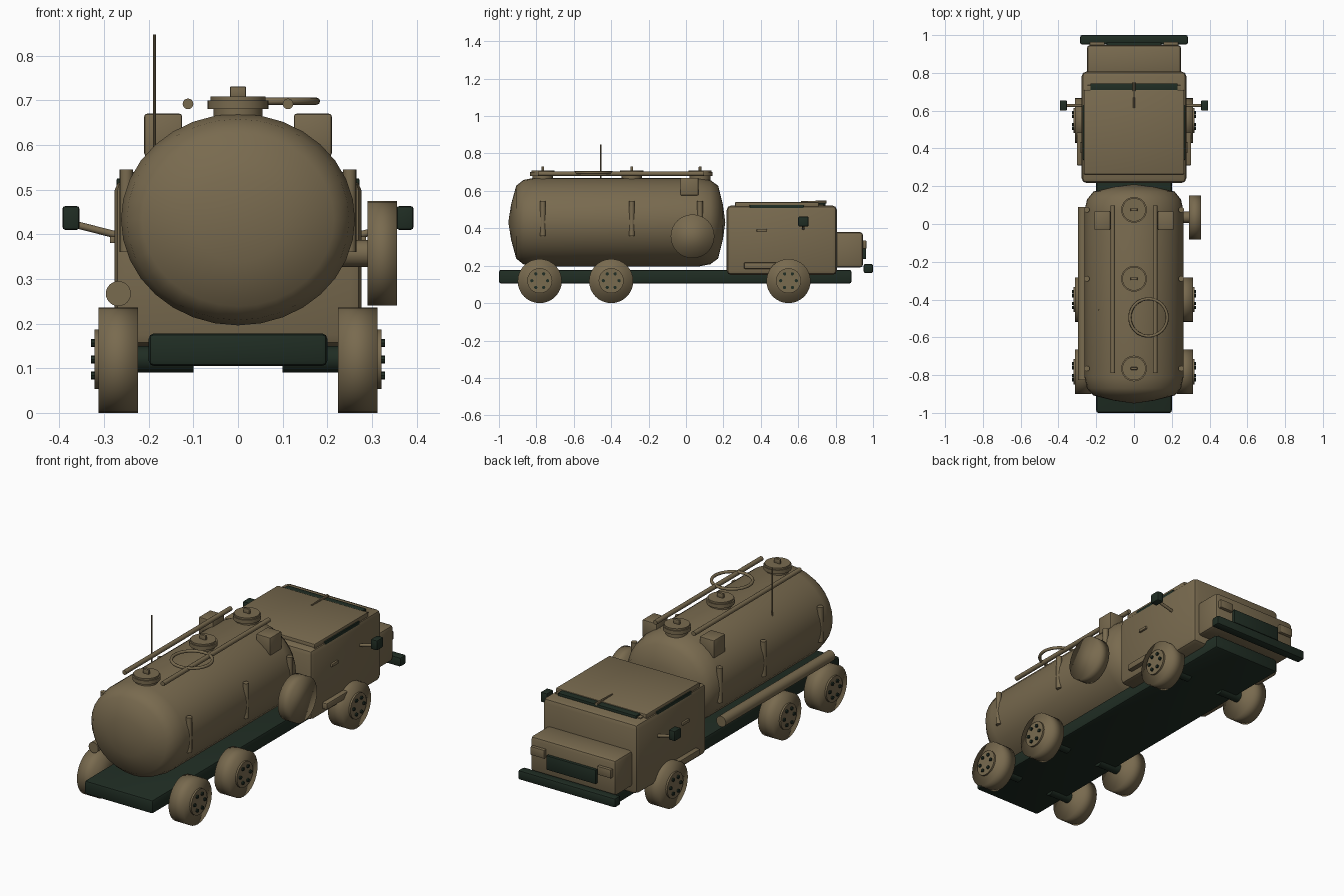
import bpy, bmesh, math
from mathutils import Vector

if "Cube" in bpy.data.objects:
    bpy.data.objects.remove(bpy.data.objects["Cube"])


def material(name, rgb):
    m = bpy.data.materials.new(name)
    m.diffuse_color = (*rgb, 1)
    m.use_nodes = True
    m.node_tree.nodes["Principled BSDF"].inputs["Base Color"].default_value = m.diffuse_color
    return m


TAN = material("desert tan", (0.19, 0.145, 0.078))
DARK = material("dark green", (0.014, 0.026, 0.017))


def finish(name, bm, mat, angle=40):
    bmesh.ops.recalc_face_normals(bm, faces=bm.faces)
    me = bpy.data.meshes.new(name)
    bm.to_mesh(me)
    bm.free()
    me.materials.append(mat)
    ob = bpy.data.objects.new(name, me)
    bpy.context.collection.objects.link(ob)
    bpy.ops.object.select_all(action='DESELECT')
    ob.select_set(True)
    bpy.context.view_layer.objects.active = ob
    if angle:
        bpy.ops.object.shade_smooth_by_angle(angle=math.radians(angle))
    else:
        bpy.ops.object.shade_smooth()
    return ob


def box(name, x, y, z, mat=TAN, bevel=0.008):
    """Bevelled box from (min, max) pairs."""
    bm = bmesh.new()
    bmesh.ops.create_cube(bm, size=1)
    for v in bm.verts:
        v.co = Vector([(a + b) / 2 + c * (b - a) for (a, b), c in zip((x, y, z), v.co)])
    if bevel:
        bmesh.ops.bevel(bm, geom=bm.edges[:], offset=bevel, segments=2,
                        affect='EDGES', profile=0.5)
    return finish(name, bm, mat)


def rod(name, a, b, r, mat=TAN, seg=16, r2=None, angle=40):
    """Cylinder or cone between two points."""
    a, b = Vector(a), Vector(b)
    bm = bmesh.new()
    bmesh.ops.create_cone(bm, cap_ends=True, segments=seg, radius1=r,
                          radius2=r if r2 is None else r2, depth=(b - a).length)
    q = (b - a).to_track_quat('Z', 'Y')
    for v in bm.verts:
        v.co = q @ v.co + (a + b) / 2
    return finish(name, bm, mat, angle)


# Chassis and front bumper
box("chassis", (-0.2, 0.2), (-1, 0.885), (0.105, 0.178), DARK, 0.012)
box("front_bumper", (-0.285, 0.285), (0.95, 1), (0.16, 0.21), DARK, 0.01)

# Tank: elliptical rings along the length, closed by shallow domed ends
bm = bmesh.new()
N, CZ, rings = 32, 0.433, []
for y, s in ((-0.935, 0.4), (-0.908, 0.82), (-0.87, 0.95), (-0.81, 1),
             (0.07, 1), (0.13, 0.95), (0.172, 0.82), (0.197, 0.4)):
    rings.append([bm.verts.new((0.262 * s * math.cos(2 * math.pi * i / N), y,
                                CZ + 0.237 * s * math.sin(2 * math.pi * i / N)))
                  for i in range(N)])
for p, q in zip(rings, rings[1:]):
    for i in range(N):
        bm.faces.new((p[i], p[(i + 1) % N], q[(i + 1) % N], q[i]))
for ring, y in ((rings[0], -0.95), (rings[-1], 0.21)):
    tip = bm.verts.new((0, y, CZ))
    for i in range(N):
        bm.faces.new((ring[i], ring[(i + 1) % N], tip))
finish("tank", bm, TAN, 0)

# Hatches on top of the tank, with matching side posts
for y in (0.075, -0.29, -0.765):
    rod("hatch_base", (0, y, 0.655), (0, y, 0.68), 0.055, seg=32)
    rod("hatch_rim", (0, y, 0.68), (0, y, 0.7), 0.068, seg=32)
    rod("hatch_lid", (0, y, 0.7), (0, y, 0.709), 0.062, seg=32)
    box("hatch_handle", (-0.018, 0.018), (y - 0.007, y + 0.007), (0.705, 0.731), bevel=0.003)
    for s in (-1, 1):
        rod("tank_post", (s * 0.25, y, 0.36), (s * 0.25, y, 0.545), 0.015)

# Hose ring on the tank roof
bm = bmesh.new()
loops = []
for i in range(32):
    a = 2 * math.pi * i / 32
    loops.append([])
    for j in range(8):
        b = 2 * math.pi * j / 8
        r = 0.099 + 0.008 * math.cos(b)
        loops[i].append(bm.verts.new((0.077 + r * math.cos(a), -0.495 + r * math.sin(a),
                                      0.698 + 0.008 * math.sin(b))))
for i in range(32):
    p, q = loops[i], loops[(i + 1) % 32]
    for j in range(8):
        bm.faces.new((p[j], q[j], q[(j + 1) % 8], p[(j + 1) % 8]))
finish("hose_ring", bm, TAN, 60)

rod("antenna", (-0.187, -0.455, 0.58), (-0.187, -0.455, 0.847), 0.0035, seg=8)
rod("side_pipe", (-0.268, -0.825, 0.267), (-0.268, 0.09, 0.267), 0.028, seg=24)
rod("spare_tyre", (0.29, 0.035, 0.357), (0.356, 0.035, 0.357), 0.117, seg=32, angle=0)
rod("spare_mount", (0.2, 0.035, 0.357), (0.295, 0.035, 0.357), 0.03)

# Cab, hood and roof
box("cab", (-0.277, 0.277), (0.217, 0.807), (0.15, 0.522), bevel=0.025)
box("hood", (-0.25, 0.25), (0.78, 0.947), (0.19, 0.38), bevel=0.018)
box("roof_panel", (-0.265, 0.265), (0.262, 0.71), (0.51, 0.54), bevel=0.005)
box("roof_front_lip", (-0.25, 0.25), (0.7, 0.735), (0.51, 0.528), bevel=0.004)
box("front_window_slot", (-0.23, 0.23), (0.7, 0.745), (0.515, 0.536), DARK, 0.003)
rod("roof_spike", (0, 0.615, 0.541), (0, 0.75, 0.541), 0.004, r2=0.008, seg=8)
box("grille", (-0.145, 0.145), (0.94, 0.962), (0.235, 0.31), DARK, 0.003)

for s in (-1, 1):
    def side(a, b):
        return tuple(sorted((s * a, s * b)))
    # Roof equipment boxes and rails
    box("tank_roof_box", side(0.125, 0.21), (-0.03, 0.067), (0.575, 0.67), bevel=0.006)
    rod("roof_rail", (s * 0.112, -0.79, 0.692), (s * 0.112, 0.097, 0.692), 0.012)
    # Cab fittings
    box("side_window_slot", side(0.255, 0.272), (0.34, 0.63), (0.505, 0.525), DARK, 0.003)
    box("headlight", side(0.155, 0.235), (0.94, 0.964), (0.29, 0.335), bevel=0.003)
    box("door_handle", side(0.27, 0.287), (0.378, 0.433), (0.38, 0.396), bevel=0.003)
    box("cab_step", side(0.26, 0.303), (0.31, 0.6), (0.183, 0.217), bevel=0.006)
    rod("mirror_arm", (s * 0.27, 0.627, 0.398), (s * 0.365, 0.627, 0.422), 0.008, seg=10)
    box("mirror", side(0.355, 0.393), (0.6, 0.655), (0.41, 0.463), DARK, 0.006)
    # Wheels with hubs and bolts
    for y in (-0.782, -0.4, 0.548):
        rod("wheel_axle", (s * 0.1, y, 0.12), (s * 0.24, y, 0.12), 0.03, DARK)
        rod("tyre", (s * 0.224, y, 0.118), (s * 0.312, y, 0.118), 0.118, seg=32, angle=0)
        rod("hub", (s * 0.3, y, 0.12), (s * 0.321, y, 0.12), 0.067, seg=32)
        for k in range(6):
            a = math.pi * k / 3
            by, bz = y + 0.042 * math.cos(a), 0.12 + 0.042 * math.sin(a)
            rod("wheel_bolt", (s * 0.315, by, bz), (s * 0.329, by, bz), 0.009, DARK, 8)
